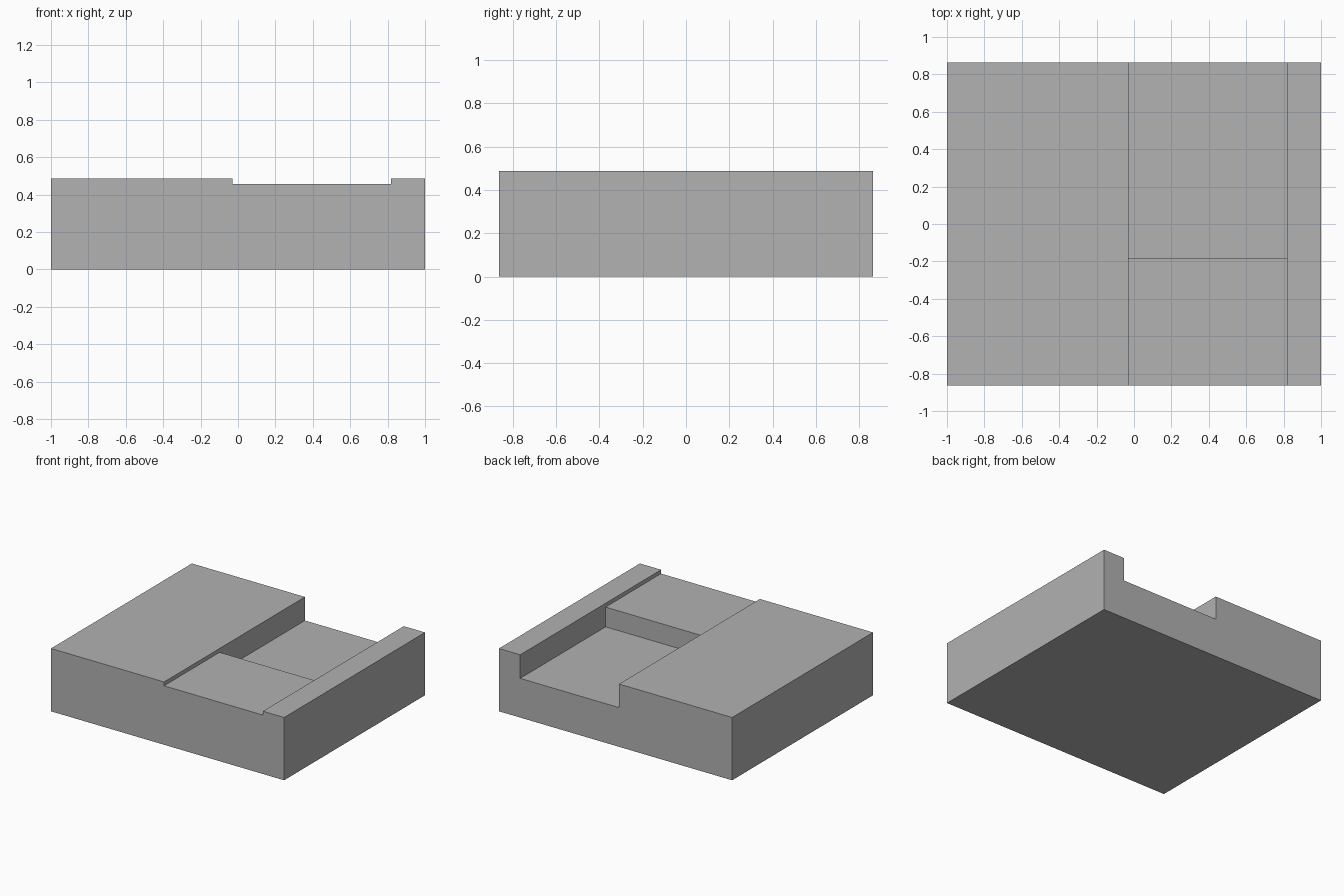
import bpy

default_cube = bpy.data.objects.get("Cube")
if default_cube:
    bpy.data.objects.remove(default_cube, do_unlink=True)

HALF_Y = 0.863
HEIGHT = 0.487
CHANNEL_X = (-0.03, 0.818)
STEP_Y = -0.183
SHALLOW_Z, DEEP_Z = 0.457, 0.304
OVER = 0.2  # cutter overshoot past the block

grey = bpy.data.materials.new("plain grey")
grey.use_nodes = True
colour = (0.445, 0.445, 0.445, 1)
grey.diffuse_color = colour
grey.node_tree.nodes["Principled BSDF"].inputs["Base Color"].default_value = colour


def box(name, xs, ys, zs):
    """Axis-aligned box from its ranges."""
    spans = (xs, ys, zs)
    bpy.ops.mesh.primitive_cube_add(size=1, location=[sum(s) / 2 for s in spans])
    obj = bpy.context.object
    obj.name = name
    obj.scale = [s[1] - s[0] for s in spans]
    bpy.ops.object.transform_apply(location=True, rotation=False, scale=True)
    obj.data.materials.append(grey)
    return obj


# Solid block
block = box("channelled_block", (-1, 1), (-HALF_Y, HALF_Y), (0, HEIGHT))

# Shallow channel along the full depth, then the deeper rear pocket
cutters = [
    box("shallow_channel_cutter", CHANNEL_X,
        (-HALF_Y - OVER, HALF_Y + OVER), (SHALLOW_Z, HEIGHT + OVER)),
    box("deep_pocket_cutter", CHANNEL_X,
        (STEP_Y, HALF_Y + OVER), (DEEP_Z, HEIGHT + OVER)),
]
bpy.ops.object.select_all(action="DESELECT")
block.select_set(True)
bpy.context.view_layer.objects.active = block
for cutter in cutters:
    cutter.hide_render = True
    cut = block.modifiers.new(cutter.name, "BOOLEAN")
    cut.operation = "DIFFERENCE"
    cut.solver = "EXACT"
    cut.object = cutter
    bpy.ops.object.modifier_apply(modifier=cut.name)
    bpy.data.objects.remove(cutter, do_unlink=True)
